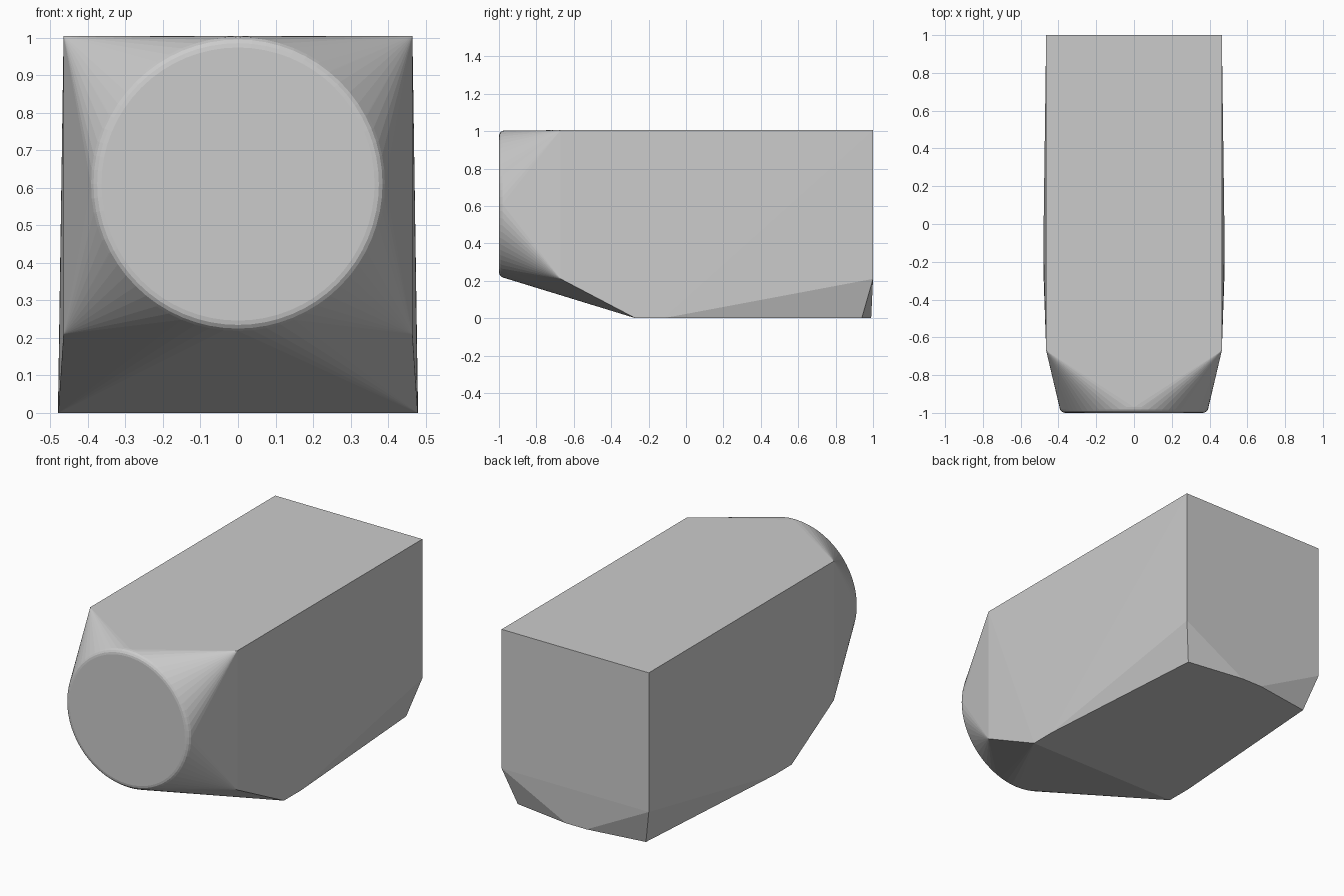
import bpy, bmesh
from math import sin, cos, pi, radians

if "Cube" in bpy.data.objects:
    bpy.data.objects.remove(bpy.data.objects["Cube"])

SEGMENTS = 64
bm = bmesh.new()


def mirrored(x, y, z):
    for side in (-1, 1):
        bm.verts.new((side * x, y, z))


# Main box corners
for y in (-0.67, 1.0):
    for z in (0.21, 1.005):
        mirrored(0.465, y, z)

# Flat underside outline
for x, y in ((0.479, -0.27), (0.48, -0.12), (0.405, 0.94), (0.065, 0.99)):
    mirrored(x, y, 0)

# Round nose with a softened rim
rim = 0.03
for step in range(5):
    a = step / 4 * pi / 2
    radius = 0.364 + rim * sin(a)
    y = -1 + rim - rim * cos(a)
    for i in range(SEGMENTS):
        t = 2 * pi * i / SEGMENTS
        bm.verts.new((radius * cos(t), -1 + rim * (1 - cos(a)), 0.61 + radius * sin(t)))

# Wrap everything in one convex shell
hull = bmesh.ops.convex_hull(bm, input=bm.verts[:], use_existing_faces=False)
loose = {g for g in hull["geom_interior"] + hull["geom_unused"]
         if isinstance(g, bmesh.types.BMVert)}
bmesh.ops.delete(bm, geom=list(loose), context='VERTS')
bmesh.ops.dissolve_limit(bm, angle_limit=radians(0.3), verts=bm.verts[:], edges=bm.edges[:])
bmesh.ops.recalc_face_normals(bm, faces=bm.faces[:])

mesh = bpy.data.meshes.new("hull_body")
bm.to_mesh(mesh)
bm.free()
body = bpy.data.objects.new("hull_body", mesh)
bpy.context.collection.objects.link(body)
